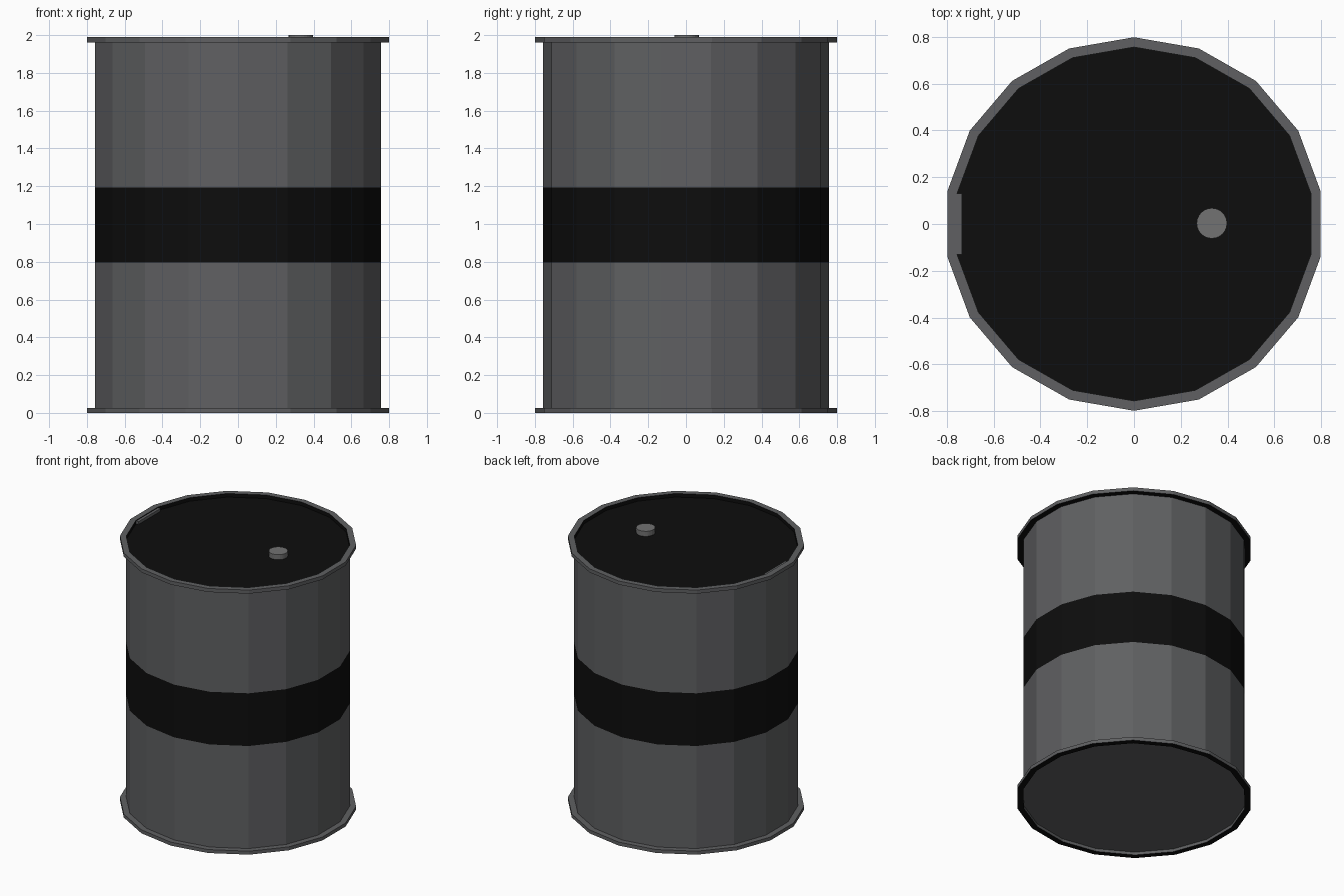
import bpy, bmesh
from math import cos, sin, tau, pi

if "Cube" in bpy.data.objects:
    bpy.data.objects.remove(bpy.data.objects["Cube"])

SIDES = 18


def material(name, r, g, b):
    m = bpy.data.materials.new(name)
    m.diffuse_color = (r, g, b, 1)
    m.use_nodes = True
    m.node_tree.nodes["Principled BSDF"].inputs["Base Color"].default_value = m.diffuse_color
    return m


STEEL = material("dark_steel", 0.115, 0.117, 0.122)
BLACK = material("black_paint", 0.004, 0.004, 0.004)
PLUG = material("plug_grey", 0.17, 0.17, 0.17)


def lathe(name, profile, slots, sides=SIDES, sy=0.985, closed=False, caps=(None, None), centre=(0, 0)):
    """Spin (radius, z) points about z; slots gives the material of each strip."""
    bm = bmesh.new()
    rings = []
    for r, z in profile:
        rings.append([bm.verts.new((centre[0] + r * cos(pi / 2 + tau * i / sides),
                                    centre[1] + r * sy * sin(pi / 2 + tau * i / sides), z))
                      for i in range(sides)])
    for k, slot in enumerate(slots):
        a, b = rings[k], rings[(k + 1) % len(rings)]
        for i in range(sides):
            j = (i + 1) % sides
            bm.faces.new((a[i], a[j], b[j], b[i])).material_index = slot
    if not closed:
        bm.faces.new(rings[0][::-1]).material_index = caps[0]
        bm.faces.new(rings[-1]).material_index = caps[1]
    bmesh.ops.recalc_face_normals(bm, faces=bm.faces)
    me = bpy.data.meshes.new(name)
    bm.to_mesh(me)
    bm.free()
    for m in (STEEL, BLACK, PLUG):
        me.materials.append(m)
    ob = bpy.data.objects.new(name, me)
    bpy.context.collection.objects.link(ob)
    return ob


# Drum wall with painted band, recessed bottom and black lid
R = 0.768
lathe("drum_body", [(R, 0.022), (R, 0.797), (R, 1.193), (R, 1.962)],
      [0, 1, 0], caps=(0, 1))

# Top and bottom rims: grey outside and top, black underside
RO = 0.811
for name, z0, z1, inner in (("bottom_rim", 0.0, 0.026, 0), ("top_rim", 1.962, 1.989, 1)):
    lathe(name, [(R, z0), (RO, z0), (RO, z1), (R, z1)], [1, 0, 0, inner], closed=True)

# Filler plug on the lid
lathe("filler_plug", [(0.065, 1.955), (0.065, 2.0)], [2], sides=24, sy=1,
      caps=(2, 2), centre=(0.333, 0.003))

# Small seam tab inside the rim on the left
bpy.ops.mesh.primitive_cube_add(size=1, location=(-0.747, 0, 1.97))
tab = bpy.context.object
tab.name = "seam_tab"
tab.scale = (0.022, 0.26, 0.026)
tab.data.materials.append(STEEL)
